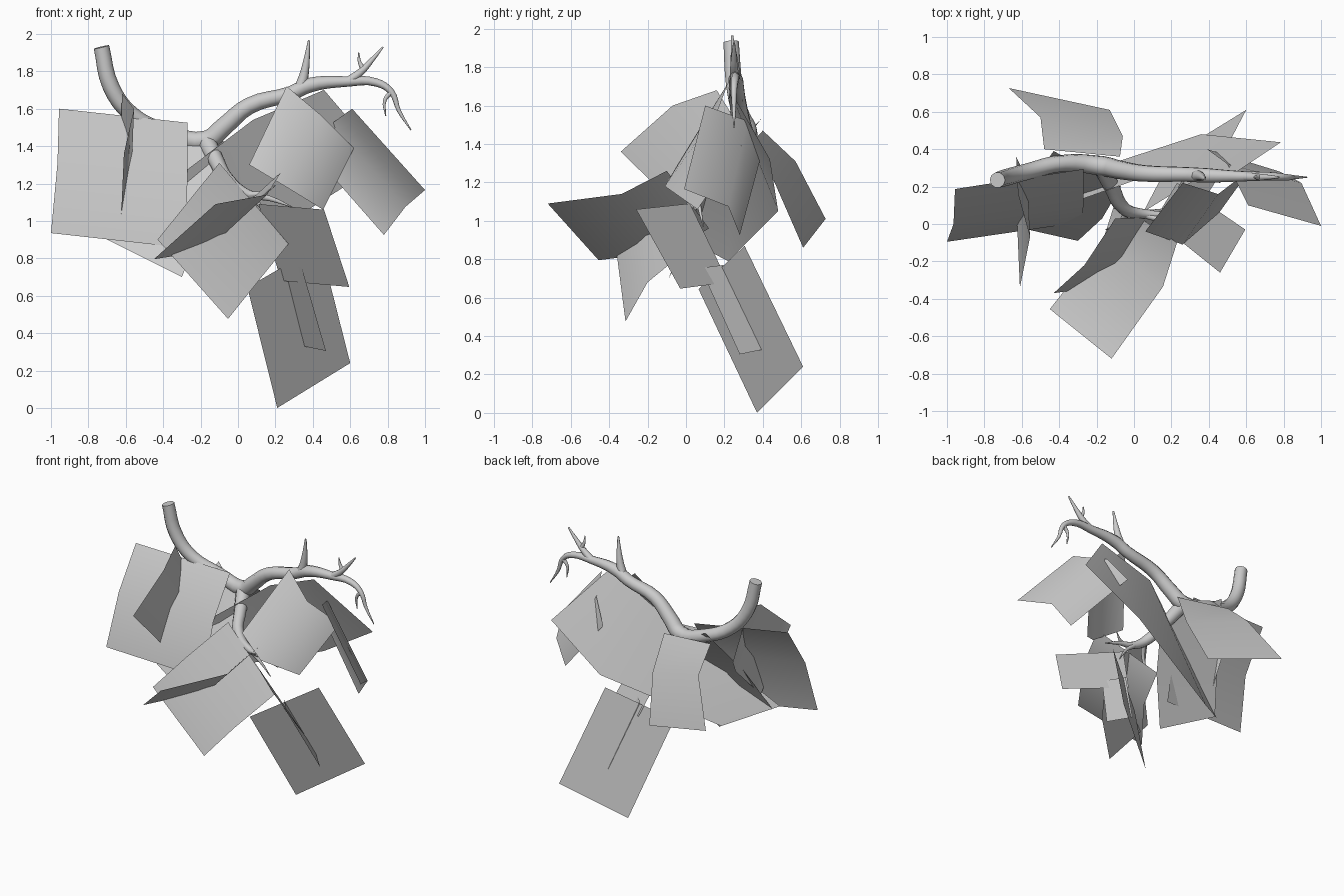
import bpy, bmesh
from math import radians


def twig(name, pts):
    """Tapered round branch through (x, y, z, radius) points."""
    cu = bpy.data.curves.new(name, 'CURVE')
    cu.dimensions = '3D'
    cu.bevel_depth = 1.0
    cu.bevel_resolution = 3
    cu.resolution_u = 4
    cu.use_fill_caps = True
    sp = cu.splines.new('BEZIER')
    sp.bezier_points.add(len(pts) - 1)
    for bp, p in zip(sp.bezier_points, pts):
        bp.co = p[:3]
        bp.radius = p[3]
        bp.handle_left_type = bp.handle_right_type = 'AUTO'
    ob = bpy.data.objects.new(name, cu)
    bpy.context.collection.objects.link(ob)
    bpy.ops.object.select_all(action='DESELECT')
    ob.select_set(True)
    bpy.context.view_layer.objects.active = ob
    bpy.ops.object.convert(target='MESH')
    bpy.ops.object.shade_smooth_by_angle(angle=radians(70))


def card(name, *rows):
    """Thin leaf card: a strip of quads between successive point pairs."""
    bm = bmesh.new()
    vs = [[bm.verts.new(p) for p in r] for r in rows]
    for r0, r1 in zip(vs, vs[1:]):
        f = bm.faces.new((r0[0], r0[1], r1[1], r1[0]))
        f.smooth = True
    me = bpy.data.meshes.new(name)
    bm.to_mesh(me)
    bm.free()
    bpy.context.collection.objects.link(bpy.data.objects.new(name, me))


# main limb and its forks
twig("main_branch", [(-.73, .235, 1.93, .042), (-.68, .25, 1.72, .045), (-.57, .28, 1.57, .044),
                     (-.38, .325, 1.475, .045), (-.17, .31, 1.43, .054), (-.08, .29, 1.5, .05),
                     (.06, .27, 1.615, .045), (.28, .265, 1.68, .04), (.38, .26, 1.725, .04),
                     (.58, .255, 1.745, .028), (.74, .255, 1.74, .022), (.82, .25, 1.69, .017),
                     (.86, .25, 1.59, .011), (.925, .25, 1.485, .003)])
twig("upright_twig", [(.33, .26, 1.7, .034), (.355, .255, 1.79, .024), (.38, .24, 1.965, .006)])
twig("upper_twig", [(.58, .255, 1.74, .026), (.66, .25, 1.8, .02), (.72, .25, 1.865, .013),
                    (.775, .25, 1.93, .005)])
twig("upper_spur", [(.67, .25, 1.81, .016), (.65, .25, 1.85, .01), (.645, .245, 1.9, .003)])
twig("hook_twig", [(.82, .25, 1.69, .015), (.785, .25, 1.645, .01), (.79, .25, 1.56, .003)])

# hanging side branch
twig("side_branch", [(-.17, .31, 1.43, .05), (-.12, .2, 1.33, .042), (-.05, .08, 1.215, .036),
                     (.05, .055, 1.145, .025), (.17, .05, 1.12, .015), (.29, .05, 1.075, .003)])
twig("side_twig_upper", [(.04, .055, 1.14, .02), (.13, .03, 1.15, .012), (.2, .06, 1.19, .003)])
twig("side_twig_lower", [(.05, .06, 1.14, .018), (.13, .07, 1.07, .01), (.2, .09, .97, .003)])
twig("side_twig_front", [(-.03, .07, 1.2, .02), (-.08, 0, 1.12, .012), (-.15, -.03, 1.0, .003)])

# leaf cards on the left
card("leaf_card_left", ((-.957, .187, 1.6), (-.27, .294, 1.525)),
     ((-.965, 0, 1.31), (-.27, .1, 1.24)),
     ((-1, -.095, .935), (-.28, .01, .855)))
card("leaf_card_left_cross", ((-.62, .16, 1.68), (-.63, .36, 1.36)),
     ((-.556, -.07, 1.6), (-.57, .24, 1.23)),
     ((-.61, -.34, 1.36), (-.626, .03, 1.0)))
card("leaf_card_back", ((-.48, .4, 1.47), (-.075, .36, 1.425)),
     ((-.5, .57, 1.31), (-.06, .47, 1.18)),
     ((-.67, .727, 1.01), (-.13, .61, .86)))
card("leaf_card_inner", ((-.43, .39, 1.53), (-.07, .2, 1.33)),
     ((-.58, .17, 1.22), (-.17, .03, 1.02)),
     ((-.7, 0, .9), (-.3, -.09, .7)))

# leaf cards on the right
card("leaf_card_long", ((.46, .22, 1.7), (.785, .437, 1.32)),
     ((.08, .26, 1.54), (.36, .48, 1.05)),
     ((-.74, -.03, .92), (-.44, .22, .79)))
card("leaf_card_right", ((.61, .1, 1.6), (1.0, -.01, 1.165)),
     ((.5, .32, 1.52), (.895, .22, 1.075)),
     ((.39, .4, 1.37), (.78, .28, .925)))
card("leaf_card_right_front", ((.26, .22, 1.72), (.06, -.04, 1.3)),
     ((.45, .16, 1.56), (.26, -.11, 1.18)),
     ((.62, .29, 1.39), (.455, .06, 1.06)))

# leaf cards on the side branch
card("leaf_card_front", ((-.1, .03, 1.31), (.27, .04, .877)),
     ((-.265, -.22, 1.105), (.11, -.2, .68)),
     ((-.43, -.37, .9), (-.053, -.315, .476)))
card("leaf_card_front_cross", ((-.12, -.72, 1.09), (-.45, -.455, .795)),
     ((.155, -.335, 1.14), (-.17, -.1, .84)),
     ((.23, -.1, 1.26), (-.1, .12, .96)))
card("leaf_card_low_cross", ((.11, .02, 1.09), (.46, -.26, 1.06)),
     ((.23, .22, .68), (.595, -.03, .647)))
card("leaf_card_bottom", ((.05, .065, .645), (.44, .305, .87)),
     ((.21, .37, 0), (.6, .61, .24)))
card("leaf_card_bottom_narrow", ((.34, .075, .755), (.235, .195, .77)),
     ((.47, .28, .305), (.35, .4, .33)))
